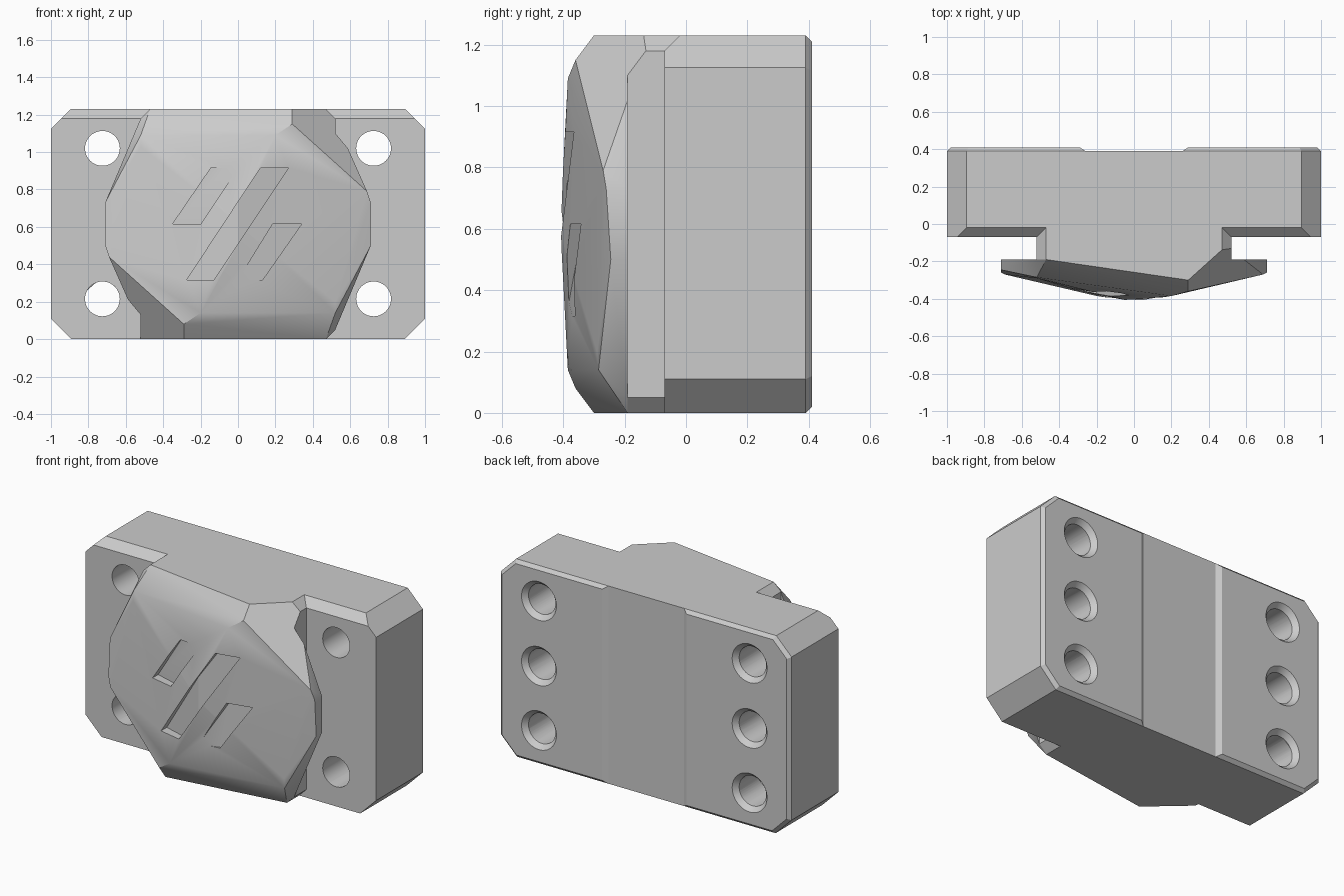
import bpy, bmesh, math
from mathutils import Vector, Matrix

cube = bpy.data.objects.get("Cube")
if cube:
    bpy.data.objects.remove(cube, do_unlink=True)

H = 1.23  # overall height
grey = bpy.data.materials.new("plain_grey")
grey.use_nodes = True
grey.diffuse_color = (0.6, 0.6, 0.6, 1)
grey.node_tree.nodes["Principled BSDF"].inputs["Base Color"].default_value = (0.6, 0.6, 0.6, 1)


def make_object(name, bm):
    bmesh.ops.recalc_face_normals(bm, faces=bm.faces[:])
    mesh = bpy.data.meshes.new(name)
    bm.to_mesh(mesh)
    bm.free()
    mesh.materials.append(grey)
    obj = bpy.data.objects.new(name, mesh)
    bpy.context.collection.objects.link(obj)
    return obj


def wrap(bm):
    """Close the points into a convex solid with merged flat faces."""
    bmesh.ops.delete(bm, geom=bm.edges[:], context='EDGES_FACES')
    res = bmesh.ops.convex_hull(bm, input=bm.verts[:])
    loose = [v for v in bm.verts if not v.link_faces]
    bmesh.ops.delete(bm, geom=loose, context='VERTS')
    bmesh.ops.dissolve_limit(bm, angle_limit=0.01, verts=bm.verts[:], edges=bm.edges[:])


def solid(name, points, planes=()):
    """Convex solid, trimmed by (point, outward normal) planes."""
    bm = bmesh.new()
    for p in points:
        bm.verts.new(p)
    bmesh.ops.remove_doubles(bm, verts=bm.verts[:], dist=0.0001)
    wrap(bm)
    for co, no in planes:
        bmesh.ops.bisect_plane(bm, geom=bm.verts[:] + bm.edges[:] + bm.faces[:], dist=0.0001,
                               plane_co=co, plane_no=no, clear_outer=True)
        # keep vertices only, then close again
        pts = [v.co.copy() for v in bm.verts]
        bm.clear()
        for p in pts:
            bm.verts.new(p)
        wrap(bm)
    return make_object(name, bm)


def prism(outline, y0, y1):
    return [(x, y, z) for x, z in outline for y in (y0, y1)]


def cone(name, x, z, y0, y1, r0, r1):
    bm = bmesh.new()
    turn = Matrix.Translation((x, (y0 + y1) / 2, z)) @ Matrix.Rotation(-math.pi / 2, 4, 'X')
    bmesh.ops.create_cone(bm, cap_ends=True, segments=48, radius1=r0, radius2=r1,
                          depth=y1 - y0, matrix=turn)
    return make_object(name, bm)


def cut(obj, cutters):
    bpy.context.view_layer.objects.active = obj
    for c in cutters:
        mod = obj.modifiers.new("cut", 'BOOLEAN')
        mod.operation = 'DIFFERENCE'
        mod.solver = 'EXACT'
        mod.object = c
        bpy.ops.object.modifier_apply(modifier=mod.name)


def half_turn(p):
    return (-p[0], p[1], H - p[2])


# Block with clipped corners; the front top edge is bevelled
block_outline = [(s * x, z) for s in (-1, 1)
                 for x, z in ((0.89, 0), (1, 0.11), (1, H - 0.105), (0.895, H))]
block = solid("block", prism(block_outline, -0.07, 0.39),
              [((0, -0.07, H - 0.05), (0, -1, 1))])

# Raised pads on the back
pads = []
for side, s in (("left", 1), ("right", -1)):
    base = [(0.26, 0), (0.89, 0), (1, 0.11), (1, H - 0.105), (0.895, H), (0.26, H)]
    top = [(0.29, 0.02), (0.88, 0.02), (0.98, 0.12), (0.98, H - 0.115), (0.885, H - 0.02),
           (0.29, H - 0.02)]
    pads.append(solid(side + "_back_pad",
                      [(s * x, 0.39, z) for x, z in base] + [(s * x, 0.41, z) for x, z in top]))

# Bolt holes: through at the corners, blind in the middle, countersunk at the back
drills = []
for s in (-1, 1):
    for z, start in ((0.215, -0.3), (0.615, 0.02), (1.02, -0.3)):
        drills.append(cone("hole_cutter", s * 0.725, z, start, 0.6, 0.093, 0.093))
        drills.append(cone("countersink_cutter", s * 0.725, z, 0.38, 0.43, 0.093, 0.138))
for obj in [block] + pads:
    cut(obj, drills)

# Two opposite corners of the neck and shield are sliced off
corner = Vector((0.29, -0.30, H))
normal = Vector((0.0288, -0.032, 0.024))
slices = [(corner, normal),
          (Vector(half_turn(corner)), Vector((-normal.x, normal.y, -normal.z)))]

# Neck between block and shield
neck_outline = [(-0.52, 0), (0.47, 0), (0.52, 0.05), (0.52, H - 0.05), (0.47, H),
                (-0.47, H), (-0.52, H - 0.05)]
neck = solid("neck", prism(neck_outline, -0.19, 0.0), slices)

# Domed shield, symmetric under a half turn
back = [(0.47, 0), (0.52, 0.05), (0.52, 0.18), (0.71, 0.5)]
back = [(s * x, -0.19, z) for s in (-1, 1) for x, z in back]
front = [(0.29, -0.30, H), (0.29, -0.36, 1.15), (0.20, -0.385, 1.09), (0.52, -0.22, 1.06),
         (0.69, -0.27, 0.79), (0.71, -0.26, 0.73), (0.71, -0.245, 0.5), (0.52, -0.29, 0.2),
         (0.52, -0.285, 0.14), (0.04, -0.408, 0.58)]
points = back + front
shield = solid("shield", points + [half_turn(p) for p in points], slices)

# Slanted grooves with floors falling away from the centre line
grooves = [
    [(-0.35, 0.615), (-0.2, 0.615), (0, 0.915), (-0.145, 0.915)],
    [(-0.275, 0.315), (-0.13, 0.315), (0, 0.51), (0, 0.733)],
    [(0, 0.51), (0.27, 0.915), (0.12, 0.915), (0, 0.733)],
    [(0, 0.315), (0.13, 0.315), (0.34, 0.615), (0.185, 0.615)],
]
groove_cutters = [solid("groove_cutter", [(x, -0.6, z) for x, z in g]
                        + [(x, -0.39 + 0.3 * abs(x), z) for x, z in g]) for g in grooves]
cut(shield, groove_cutters)

for c in drills + groove_cutters:
    bpy.data.objects.remove(c, do_unlink=True)

# Smooth the dome and bores, keep hard edges
for obj in [block, neck, shield] + pads:
    bpy.ops.object.select_all(action='DESELECT')
    obj.select_set(True)
    bpy.context.view_layer.objects.active = obj
    bpy.ops.object.shade_smooth_by_angle(angle=math.radians(25))
